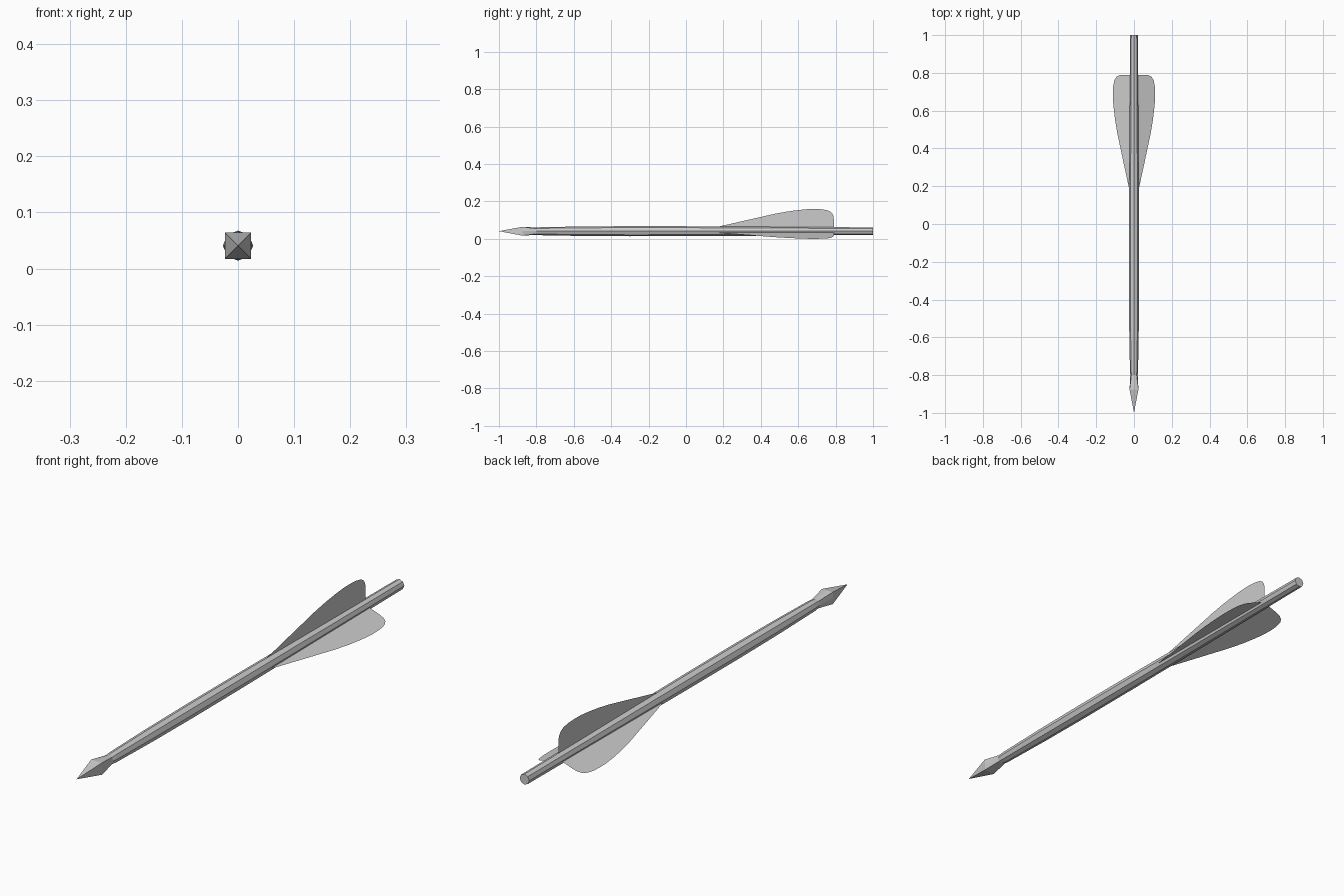
import bpy, bmesh
from math import sin, cos, pi, radians

if "Cube" in bpy.data.objects:
    bpy.data.objects.remove(bpy.data.objects["Cube"])

ZC = 0.041  # height of the arrow axis


def ring(y, r, square=False):
    """Eight points around the axis, octagonal or pushed out to a square."""
    pts = []
    for i in range(8):
        a = i * pi / 4
        c, s = cos(a), sin(a)
        k = r / max(abs(c), abs(s)) if square else r
        pts.append((c * k, y, ZC + s * k))
    return pts


def finish(name, bm):
    bmesh.ops.recalc_face_normals(bm, faces=bm.faces[:])
    mesh = bpy.data.meshes.new(name)
    bm.to_mesh(mesh)
    bm.free()
    obj = bpy.data.objects.new(name, mesh)
    bpy.context.collection.objects.link(obj)
    return obj


def loft(name, rings, tip=None):
    bm = bmesh.new()
    loops = [[bm.verts.new(p) for p in r] for r in rings]
    for a, b in zip(loops, loops[1:]):
        for i in range(8):
            j = (i + 1) % 8
            bm.faces.new((a[i], a[j], b[j], b[i]))
    bm.faces.new(loops[0])
    if tip:
        t = bm.verts.new(tip)
        for i in range(8):
            bm.faces.new((loops[-1][i], loops[-1][(i + 1) % 8], t))
    else:
        bm.faces.new(loops[-1])
    return finish(name, bm)


# Shaft: octagonal rod with a gentle bulge
shaft = [(-0.775, 0.0215), (-0.55, 0.0255), (-0.3, 0.027), (0.0, 0.0265),
         (0.35, 0.0245), (0.7, 0.022), (1.0, 0.0205)]
loft("shaft", [ring(y, r) for y, r in shaft])

# Head: octagonal socket flaring to a square pyramid point
loft("arrowhead", [ring(-0.775, 0.0215), ring(-0.80, 0.0195),
                   ring(-0.875, 0.0235, True)], (0, -1, ZC))

# Vanes: three thin feathers, outline as (y, distance from axis)
outline = [(0.18, 0.018), (0.18, 0.026), (0.25, 0.042), (0.32, 0.058),
           (0.40, 0.076), (0.47, 0.092), (0.54, 0.105), (0.60, 0.113),
           (0.65, 0.118), (0.69, 0.119), (0.73, 0.117), (0.76, 0.111),
           (0.778, 0.100), (0.787, 0.085), (0.79, 0.065), (0.79, 0.018)]
for name, deg in (("vane_top", 90), ("vane_right", -20), ("vane_left", 200)):
    c, s = cos(radians(deg)), sin(radians(deg))
    bm = bmesh.new()
    bm.faces.new([bm.verts.new((c * r, y, ZC + s * r)) for y, r in outline])
    finish(name, bm)
